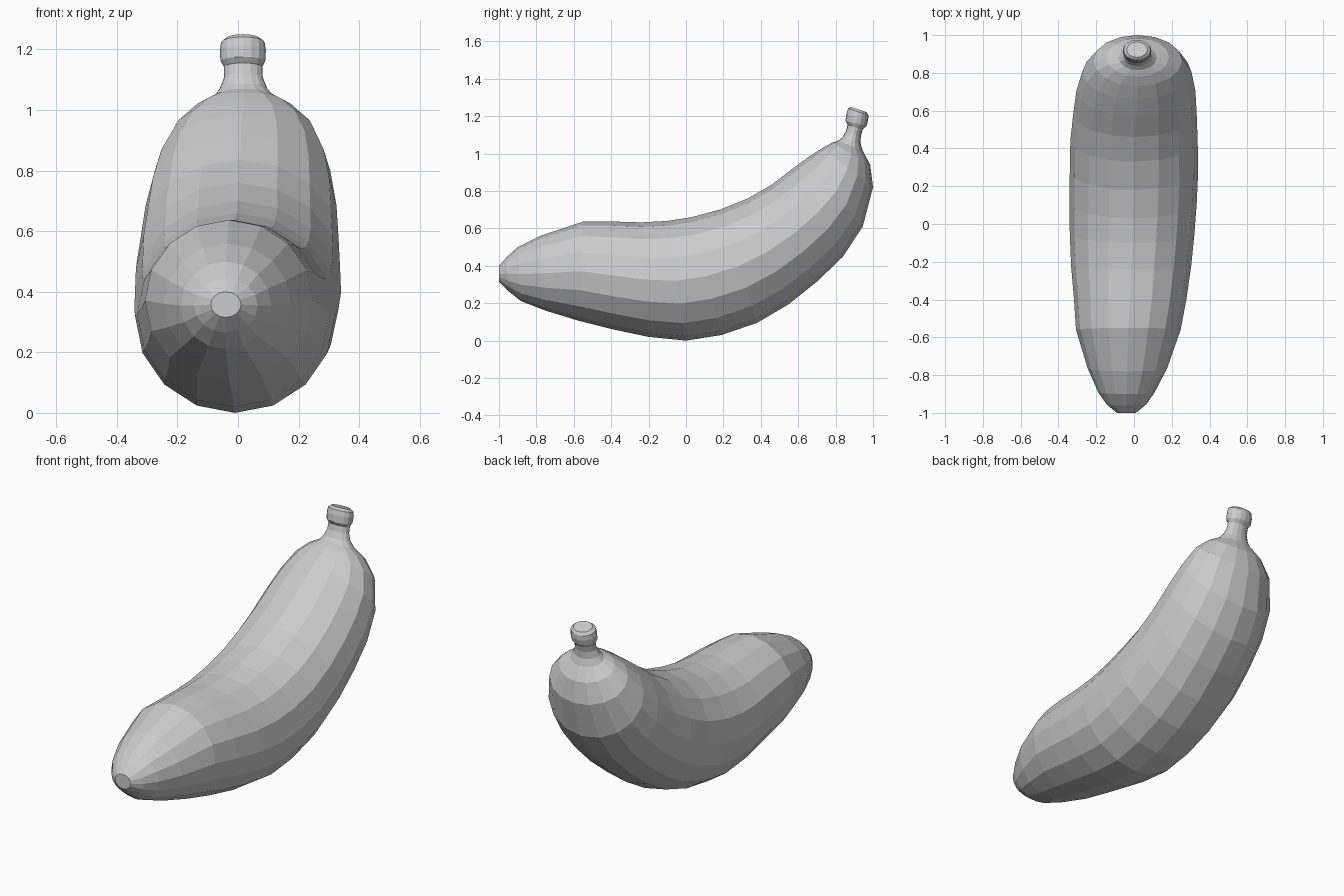
import bpy, bmesh, math
from mathutils import Vector

SIDES = 16


def loft(name, rings):
    """Skin elliptical rings: (inner y, inner z, outer y, outer z, half width, centre x)."""
    bm = bmesh.new()
    loops = []
    for ty, tz, by, bz, hw, cx in rings:
        top, low = Vector((0, ty, tz)), Vector((0, by, bz))
        mid, half = (top + low) / 2, (top - low) / 2
        mid.x = cx
        loop = []
        for i in range(SIDES):
            a = 2 * math.pi * i / SIDES
            loop.append(bm.verts.new(mid + half * math.cos(a) + Vector((hw * math.sin(a), 0, 0))))
        loops.append(loop)
    for a, b in zip(loops, loops[1:]):
        for i in range(SIDES):
            j = (i + 1) % SIDES
            bm.faces.new((a[i], a[j], b[j], b[i]))
    bm.faces.new(loops[0])
    bm.faces.new(loops[-1])
    bmesh.ops.recalc_face_normals(bm, faces=bm.faces)
    mesh = bpy.data.meshes.new(name)
    bm.to_mesh(mesh)
    bm.free()
    obj = bpy.data.objects.new(name, mesh)
    bpy.context.collection.objects.link(obj)
    return obj


# Curved fruit body, from blunt tip to the base of the stem
body = [
    (-1.00, .40, -1.00, .315, .05, -.04),
    (-.96, .445, -.95, .265, .105, -.04),
    (-.90, .50, -.88, .21, .15, -.04),
    (-.78, .56, -.75, .16, .21, -.035),
    (-.55, .637, -.57, .105, .277, -.03),
    (-.40, .637, -.39, .06, .298, -.02),
    (-.24, .632, -.20, .02, .318, -.015),
    (-.10, .64, .00, .00, .33, -.01),
    (.03, .66, .19, .03, .337, -.005),
    (.18, .70, .38, .095, .34, 0),
    (.33, .76, .55, .195, .337, 0),
    (.46, .835, .70, .315, .327, .005),
    (.57, .92, .84, .45, .315, .01),
    (.66, .985, .945, .61, .29, .015),
    (.73, 1.03, 1.00, .82, .235, .02),
    (.78, 1.058, .985, .94, .165, .02),
    (.815, 1.07, .945, 1.015, .10, .02),
]

# Narrow stem flaring to a rounded cap
stem = [
    body[-1],
    (.837, 1.088, .933, 1.055, .078, .018),
    (.855, 1.12, .935, 1.095, .064, .018),
    (.864, 1.155, .945, 1.13, .063, .017),
    (.853, 1.175, .965, 1.147, .074, .016),
    (.858, 1.215, .974, 1.178, .076, .016),
    (.867, 1.241, .975, 1.205, .072, .016),
    (.882, 1.25, .964, 1.222, .055, .016),
]

# One continuous skin so the stem grows out of the fruit
loft("banana", body + stem[1:])
